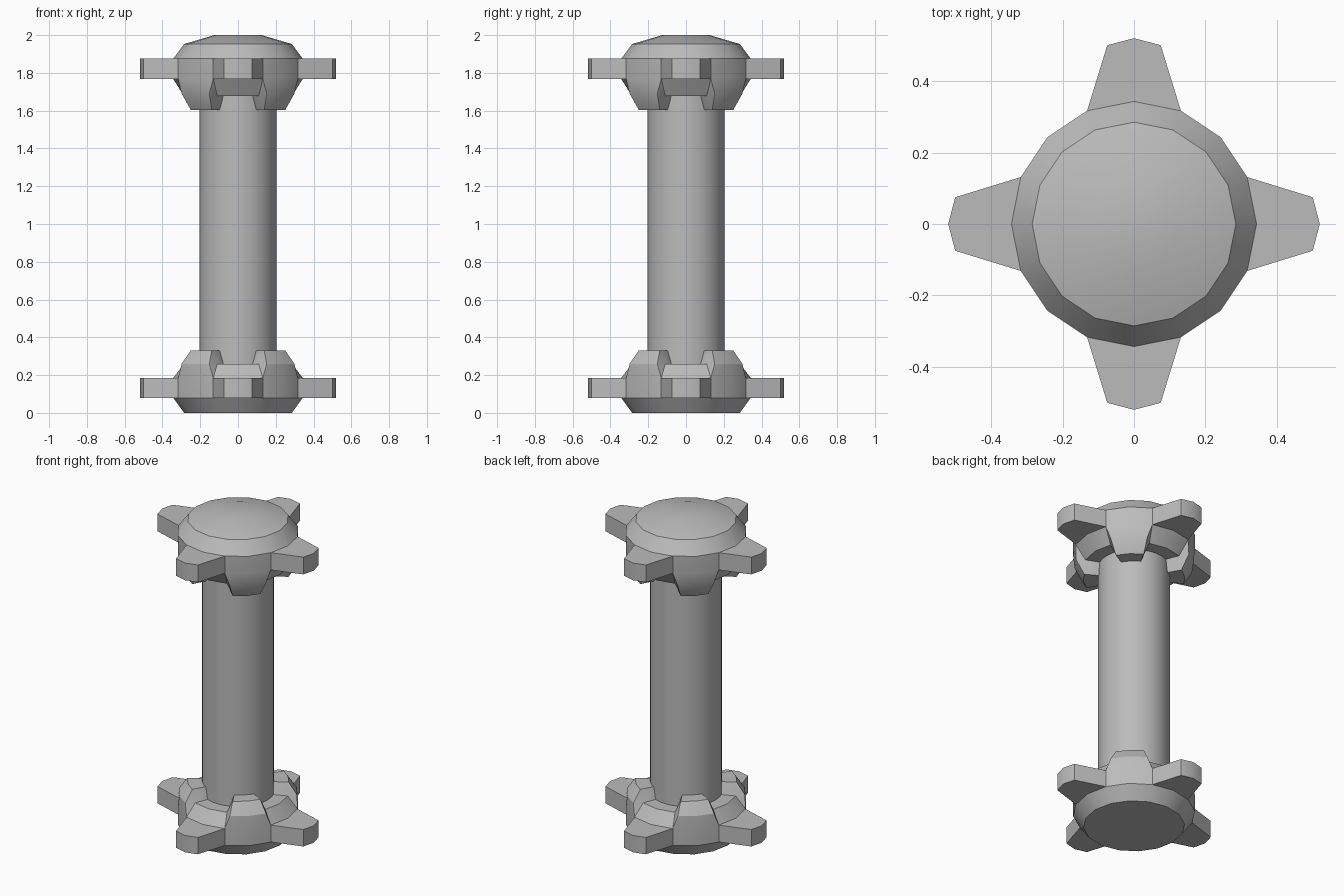
import bpy, bmesh, math
from mathutils import Vector

if "Cube" in bpy.data.objects:
    bpy.data.objects.remove(bpy.data.objects["Cube"])

metal = bpy.data.materials.new("mid_grey")
metal.diffuse_color = (0.5, 0.5, 0.5, 1)
metal.use_nodes = True
metal.node_tree.nodes["Principled BSDF"].inputs["Base Color"].default_value = metal.diffuse_color

SHAFT_R = 0.203


def finish(bm, name, angle=30):
    bmesh.ops.remove_doubles(bm, verts=bm.verts, dist=0.0005)
    bmesh.ops.recalc_face_normals(bm, faces=bm.faces)
    mesh = bpy.data.meshes.new(name)
    bm.to_mesh(mesh)
    bm.free()
    mesh.materials.append(metal)
    ob = bpy.data.objects.new(name, mesh)
    bpy.context.collection.objects.link(ob)
    bpy.ops.object.select_all(action='DESELECT')
    ob.select_set(True)
    bpy.context.view_layer.objects.active = ob
    bpy.ops.object.shade_smooth_by_angle(angle=math.radians(angle))
    return ob


def hub(name, cap, rim, under, floor, shoulder, tip):
    """Sixteen-sided hub; heights run from the rim towards the shaft."""
    bm = bmesh.new()
    turn = 0

    def face(*pts):
        vs = []
        for r, a, z in pts:
            t = math.radians(a + turn)
            vs.append(bm.verts.new((r * math.cos(t), r * math.sin(t), z)))
        bm.faces.new(vs)

    R, r_in = 0.343, 0.286
    spoke = [(R, -22.5), (0.506, -8.5), (0.52, 0), (0.506, 8.5), (R, 22.5)]
    for q in range(4):
        turn = 90 * q
        # domed or bevelled outer end
        rings = [(R, rim)] + cap
        for (r0, z0), (r1, z1) in zip(rings, rings[1:]):
            for k in range(4):
                a, b = 22.5 * k, 22.5 * (k + 1)
                face((r0, a, z0), (r0, b, z0), (r1, b, z1), (r1, a, z1))
        # tapered spoke with pointed end
        for z in (rim, under):
            face(*[(r, a, z) for r, a in spoke], (R, 0, z))
        for (r0, a0), (r1, a1) in zip(spoke, spoke[1:]):
            face((r0, a0, rim), (r1, a1, rim), (r1, a1, under), (r0, a0, under))
        # notch beneath the spoke: slope, then flat floor
        for a, b in ((-22.5, 0), (0, 22.5)):
            face((R, a, under), (R, b, under), (r_in, b, floor), (r_in, a, floor))
            face((r_in, a, floor), (r_in, b, floor),
                 (SHAFT_R - 0.01, b, floor), (SHAFT_R - 0.01, a, floor))
        # diagonal claw: band, shoulder, taper and end
        for s in (0, 1):
            a, b = (22.5, 45) if s == 0 else (45, 67.5)
            a1, b1 = (27, 45) if s == 0 else (45, 63)
            a2, b2 = (29, 45) if s == 0 else (45, 61)
            face((R, a, rim), (R, b, rim), (R, b, under), (R, a, under))
            face((R, a, under), (R, b, under), (0.335, b1, shoulder), (0.335, a1, shoulder))
            face((0.335, a1, shoulder), (0.335, b1, shoulder), (r_in, b2, tip), (r_in, a2, tip))
            face((r_in, a2, tip), (r_in, b2, tip),
                 (SHAFT_R - 0.01, b2, tip), (SHAFT_R - 0.01, a2, tip))
        # claw side walls
        for a, a1, a2 in ((22.5, 27, 29), (67.5, 63, 61)):
            face((R, a, under), (0.335, a1, shoulder), (r_in, a2, tip), (r_in, a, floor))
            face((r_in, a, floor), (r_in, a2, tip),
                 (SHAFT_R - 0.01, a2, tip), (SHAFT_R - 0.01, a, floor))
    # flat end disc
    r, z = cap[-1]
    turn = 0
    face(*[(r, 22.5 * k, z) for k in range(16)])
    return finish(bm, name)


hub("upper_hub", [(0.285, 1.953), (0.125, 2.0)], 1.875, 1.768, 1.678, 1.69, 1.604)
hub("lower_hub", [(0.285, 0.0)], 0.08, 0.185, 0.26, 0.26, 0.33)

# round shaft between the hubs
bm = bmesh.new()
bmesh.ops.create_cone(bm, cap_ends=True, segments=32, radius1=SHAFT_R, radius2=SHAFT_R, depth=1.6)
bmesh.ops.translate(bm, verts=bm.verts, vec=Vector((0, 0, 0.97)))
finish(bm, "shaft")
